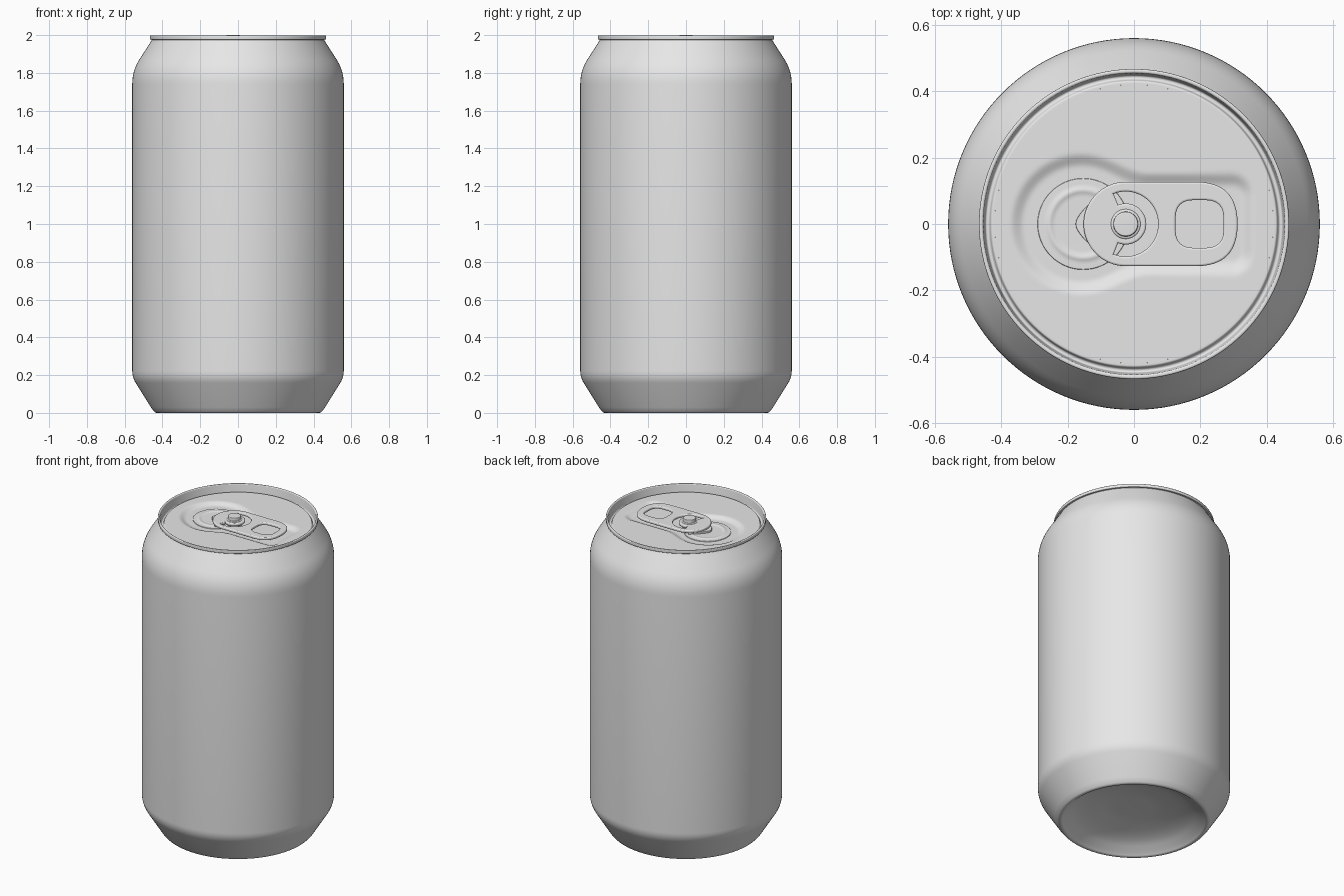
import bpy, bmesh
from math import sin, cos, pi, radians, hypot
from mathutils import Vector

cube = bpy.data.objects.get("Cube")
if cube:
    bpy.data.objects.remove(cube, do_unlink=True)

metal = bpy.data.materials.new("plain_grey_metal")
metal.use_nodes = True
grey = (0.8, 0.8, 0.8, 1)
metal.diffuse_color = grey
metal.node_tree.nodes["Principled BSDF"].inputs["Base Color"].default_value = grey

LID, FLOOR, RIVET_X = 1.957, 1.941, -0.025


def rounded(points, closed=False, steps=6):
    """Fillet each (x, y, size) corner of a path with a small curve."""
    out, n = [], len(points)
    for i, (x, y, size) in enumerate(points):
        p = Vector((x, y))
        if size == 0 or (not closed and i in (0, n - 1)):
            out.append(p)
            continue
        ends = []
        for q in (points[i - 1], points[(i + 1) % n]):
            d = Vector(q[:2]) - p
            ends.append(p + d.normalized() * min(size, d.length * 0.5))
        for k in range(steps + 1):
            t = k / steps
            out.append(ends[0] * (1 - t) ** 2 + p * 2 * t * (1 - t) + ends[1] * t * t)
    return out


def finish(obj):
    bpy.ops.object.select_all(action="DESELECT")
    obj.select_set(True)
    bpy.context.view_layer.objects.active = obj
    if obj.type == "CURVE":
        bpy.ops.object.convert(target="MESH")
        obj = bpy.context.object
    bpy.ops.object.shade_smooth_by_angle(angle=radians(32))


def lathe(name, profile, segments=96, centre=0.0, height=None):
    """Turn a radius/height profile; height(x, y) may reshape the surface."""
    bm = bmesh.new()
    rings = []
    for r, z in profile:
        ring = []
        for j in range(segments):
            a = 2 * pi * j / segments
            x, y = centre + r * cos(a), r * sin(a)
            ring.append(bm.verts.new((x, y, height(x, y) if height else z)))
        rings.append(ring)
    for a, b in zip(rings, rings[1:]):
        for j in range(segments):
            k = (j + 1) % segments
            bm.faces.new((a[j], a[k], b[k], b[j]))
    bmesh.ops.remove_doubles(bm, verts=bm.verts, dist=1e-5)
    mesh = bpy.data.meshes.new(name)
    bm.to_mesh(mesh)
    bm.free()
    mesh.materials.append(metal)
    obj = bpy.data.objects.new(name, mesh)
    bpy.context.collection.objects.link(obj)
    finish(obj)


def plate(name, outlines, z, half, bevel):
    """Flat rounded plate from an outline and its holes."""
    curve = bpy.data.curves.new(name, "CURVE")
    curve.dimensions = "2D"
    curve.fill_mode = "BOTH"
    curve.extrude, curve.bevel_depth = half - bevel, bevel
    curve.bevel_resolution, curve.offset = 3, -bevel
    for outline in outlines:
        spline = curve.splines.new("POLY")
        spline.points.add(len(outline) - 1)
        for point, (x, y) in zip(spline.points, outline):
            point.co = (x, y, 0, 1)
        spline.use_cyclic_u = True
    curve.materials.append(metal)
    obj = bpy.data.objects.new(name, curve)
    obj.location.z = z
    bpy.context.collection.objects.link(obj)
    finish(obj)


def arc(cx, r, start, end, steps=32):
    angles = [radians(start + (end - start) * k / steps) for k in range(steps + 1)]
    return [Vector((cx + r * cos(a), r * sin(a))) for a in angles]


# Can wall: domed base, foot, side, neck, rolled rim and countersink
lathe("can_body", rounded([
    (0, 0.095, 0), (0.14, 0.095, 0.05), (0.32, 0.065, 0.1), (0.405, 0.012, 0.02),
    (0.42, 0, 0.008), (0.437, 0, 0.01), (0.455, 0.02, 0.012),
    (0.56, 0.188, 0.035), (0.56, 1.812, 0.07), (0.461, 1.966, 0.015),
    (0.456, 1.976, 0.002), (0.467, 1.976, 0.004), (0.467, 1.998, 0.006),
    (0.455, 1.998, 0.006), (0.448, 1.94, 0.008), (0.436, 1.94, 0.008),
    (0.431, LID, 0.006), (0.42, LID, 0)]), segments=128)


# Lid: pressed keyhole recess around the mouth and tab
def lid_height(x, y):
    circle = hypot(x + 0.16, y) - 0.215
    corner = 0.07
    qx, qy = abs(x - 0.1) - 0.265 + corner, abs(y) - 0.157 + corner
    box = hypot(max(qx, 0), max(qy, 0)) + min(max(qx, qy), 0) - corner
    blend = 0.05
    h = max(blend - abs(circle - box), 0) / blend
    d = min(circle, box) - h * h * blend / 4
    t = min(max(-d / 0.045, 0), 1)
    return LID - (LID - FLOOR) * t * t * (3 - 2 * t)


lathe("lid", [(0.42 * (1 - k / 64), LID) for k in range(65)],
      segments=160, height=lid_height)

# Mouth panel with a raised bead
up = FLOOR + 0.004
lathe("mouth_panel", rounded([
    (0.138, FLOOR - 0.002, 0), (0.137, up, 0.002), (0.115, up, 0.008),
    (0.102, up + 0.005, 0.008), (0.088, up, 0.008), (0, up, 0)]),
    segments=64, centre=-0.153)

# Pull tab: rounded plate with finger hole and C-shaped slot
tab_outline = arc(RIVET_X, 0.127, 90, 270) + rounded(
    [(RIVET_X, -0.127, 0), (0.312, -0.127, 0.125),
     (0.312, 0.127, 0.125), (RIVET_X, 0.127, 0)], steps=12)[1:-1]
finger_hole = rounded([(x, y, 0.055) for x, y in
                       ((0.125, -0.072), (0.27, -0.072), (0.27, 0.072), (0.125, 0.072))],
                      closed=True)
slot = arc(RIVET_X, 0.098, -112, 112) + arc(RIVET_X, 0.062, 112, -112)
plate("pull_tab", [tab_outline, finger_hole, slot], 1.966, 0.009, 0.006)

# Tab nose lying on the mouth panel
nose = [(-0.09, -0.105, 0), (-0.176, -0.02, 0.05), (-0.176, 0.02, 0.05), (-0.09, 0.105, 0)]
plate("tab_nose", [rounded(nose, closed=True)], 1.952, 0.006, 0.002)

# Rivet
lathe("rivet", rounded([
    (0.045, FLOOR, 0), (0.045, 1.977, 0.004), (0.037, 1.979, 0.003),
    (0.037, 2.0, 0.005), (0, 2.0, 0)]), segments=48, centre=RIVET_X)
